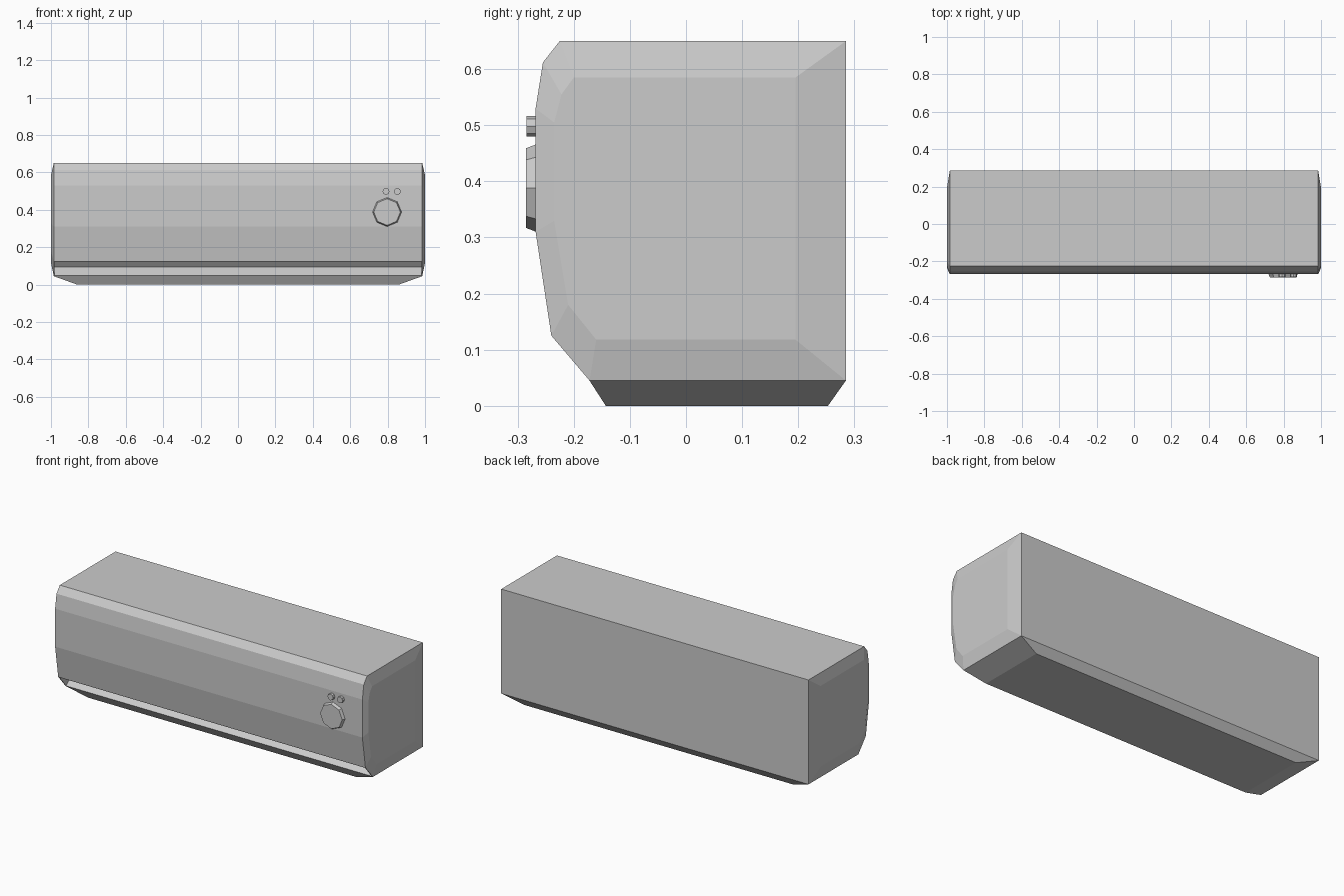
import bpy, bmesh
from math import radians
from mathutils import Vector, Matrix

if "Cube" in bpy.data.objects:
    bpy.data.objects.remove(bpy.data.objects["Cube"])


def finish(bm, name):
    mesh = bpy.data.meshes.new(name)
    bm.to_mesh(mesh)
    bm.free()
    obj = bpy.data.objects.new(name, mesh)
    bpy.context.collection.objects.link(obj)
    return obj


# Side profile (y, z) of the casing, and the smaller profile of the end panels
OUTER = [(0.285, 0.65), (0.285, 0.045), (-0.172, 0.045), (-0.24, 0.125),
         (-0.268, 0.31), (-0.268, 0.53), (-0.255, 0.612), (-0.225, 0.65)]
INNER = [(0.195, 0.585), (0.195, 0.118), (-0.16, 0.118), (-0.21, 0.18),
         (-0.235, 0.33), (-0.235, 0.505), (-0.222, 0.555), (-0.20, 0.585)]

# Casing: loft through four cross-sections, giving chamfered ends
bm = bmesh.new()
rings = [[bm.verts.new((x, y, z)) for y, z in prof]
         for x, prof in ((-1, INNER), (-0.985, OUTER), (0.985, OUTER), (1, INNER))]
n = len(OUTER)
middle = []
for k, (a, b) in enumerate(zip(rings, rings[1:])):
    for i in range(n):
        j = (i + 1) % n
        f = bm.faces.new((a[i], a[j], b[j], b[i]))
        if k == 1:
            middle.append(f)
bm.faces.new(rings[0])
bm.faces.new(rings[-1])
bmesh.ops.recalc_face_normals(bm, faces=bm.faces[:])
bottom, outlet = middle[1], middle[2]

# Air outlet: slot sunk into the slanted lower front face
bm.normal_update()
inward = -outlet.normal.copy()
bmesh.ops.inset_individual(bm, faces=[outlet], thickness=0.007)
slot = bmesh.ops.extrude_discrete_faces(bm, faces=[outlet])["faces"][0]
bmesh.ops.translate(bm, verts=slot.verts[:], vec=inward * 0.07)

# Tapered underside
base = bmesh.ops.extrude_discrete_faces(bm, faces=[bottom])["faces"][0]
for v in base.verts:
    v.co = Vector((0.86 if v.co.x > 0 else -0.86,
                   0.253 if v.co.y > 0 else -0.143, 0))
bmesh.ops.recalc_face_normals(bm, faces=bm.faces[:])
finish(bm, "casing")


def front_disc(name, x, z, r_back, r_front, y_front, y_back=-0.267):
    """Octagonal disc facing the front."""
    bm = bmesh.new()
    place = Matrix.Translation((x, (y_front + y_back) / 2, z)) @ Matrix.Rotation(radians(90), 4, 'X')
    bmesh.ops.create_cone(bm, cap_ends=True, segments=8, radius1=r_back,
                          radius2=r_front, depth=y_back - y_front, matrix=place)
    finish(bm, name)


# Display dial and two small buttons
front_disc("display_dial", 0.797, 0.388, 0.078, 0.071, -0.285)
for side, x in (("left", 0.791), ("right", 0.852)):
    front_disc("button_" + side, x, 0.498, 0.0185, 0.0185, -0.284)
